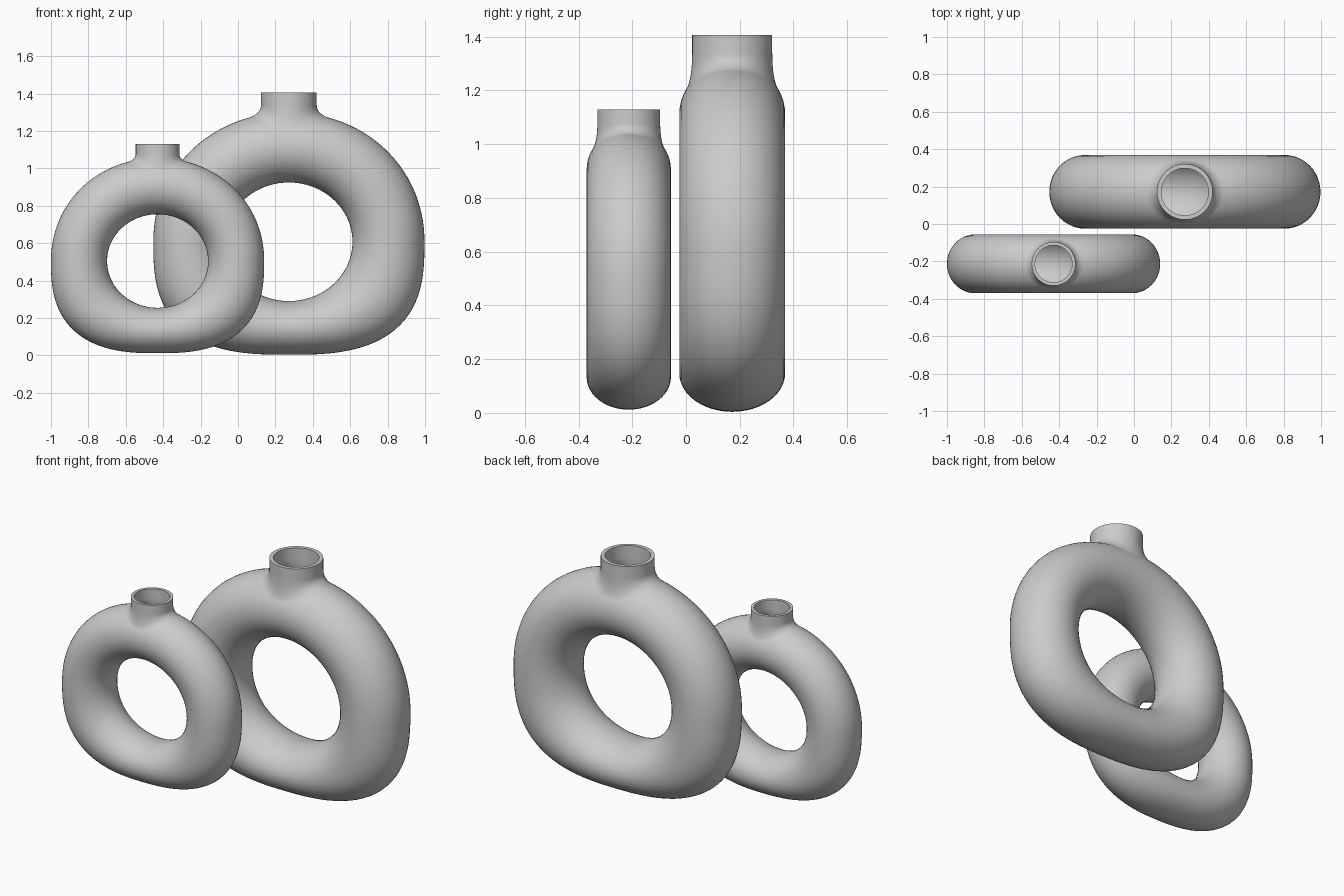
import bpy, bmesh
from math import sin, cos, pi
from mathutils import Vector
from mathutils.bvhtree import BVHTree

if "Cube" in bpy.data.objects:
    bpy.data.objects.remove(bpy.data.objects["Cube"])


def polar(t, a, up, down, n_up, n_down):
    """Radius of a super-ellipse with different upper and lower halves."""
    c, s = abs(cos(t)), abs(sin(t))
    h, n = (up, n_up) if sin(t) >= 0 else (down, n_down)
    return ((c / a) ** n + (s / h) ** n) ** (-1 / n)


def loft(rings, wrap):
    """Skin a list of closed rings; wrap joins the last to the first, else caps."""
    bm = bmesh.new()
    vs = [[bm.verts.new(p) for p in r] for r in rings]
    m = len(vs[0])
    for i in range(len(vs) if wrap else len(vs) - 1):
        a, b = vs[i], vs[(i + 1) % len(vs)]
        for j in range(m):
            k = (j + 1) % m
            bm.faces.new((a[j], a[k], b[k], b[j]))
    if not wrap:
        bm.faces.new(vs[0])
        bm.faces.new(vs[-1])
    bmesh.ops.recalc_face_normals(bm, faces=bm.faces)
    return bm


def to_object(bm, name):
    me = bpy.data.meshes.new(name)
    bm.to_mesh(me)
    ob = bpy.data.objects.new(name, me)
    bpy.context.collection.objects.link(ob)
    return ob


def ring_vase(name, cx, cy, cz, width, body_top, bottom, hole_w, hole_h,
              depth, neck_r, top, straight, flare, wall, n_low):
    # ring body with a flattened foot
    rings = []
    for i in range(128):
        t = 2 * pi * i / 128
        ro = polar(t, width, body_top - cz, cz - bottom, 2.05, n_low)
        ri = polar(t, hole_w, hole_h, hole_h, 2, 2)
        ring = []
        for j in range(48):
            u = 2 * pi * j / 48
            r = (ro + ri) / 2 + (ro - ri) / 2 * cos(u)
            ring.append((cx + r * cos(t), cy + depth * sin(u), cz + r * sin(t)))
        rings.append(ring)
    bm = loft(rings, True)
    tree = BVHTree.FromBMesh(bm)
    body = to_object(bm, name)

    def surface(x, y):
        return tree.ray_cast(Vector((x, y, 3)), Vector((0, 0, -1)))[0].z

    # neck flaring into the body
    cols = []
    for i in range(64):
        a = 2 * pi * i / 64
        d = Vector((cos(a), sin(a)))
        rx, ry = neck_r * flare, depth * 0.9
        R = 1 / ((d.x / rx) ** 2 + (d.y / ry) ** 2) ** 0.5
        z0 = surface(cx + R * d.x, cy + R * d.y) - 0.002
        zc = surface(cx + neck_r * d.x, cy + neck_r * d.y)
        prof = [(R * 0.85, z0 - 0.05)]
        for k in range(11):
            s = k / 10
            w = ((1 - s) ** 2, 2 * s * (1 - s), s * s)
            prof.append((w[0] * R + (w[1] + w[2]) * neck_r,
                         w[0] * z0 + w[1] * zc + w[2] * (top - straight)))
        prof.append((neck_r, top))
        cols.append([(cx + r * d.x, cy + r * d.y, z) for r, z in prof])
    neck = to_object(loft(list(zip(*cols)), False), name + "_neck")

    # merge neck and body
    bpy.context.view_layer.objects.active = body
    mod = body.modifiers.new("join_neck", 'BOOLEAN')
    mod.operation, mod.solver, mod.object = 'UNION', 'EXACT', neck
    bpy.ops.object.modifier_apply(modifier=mod.name)
    bpy.data.objects.remove(neck)

    # open the mouth and give the shell a wall
    bm = bmesh.new()
    bm.from_mesh(body.data)
    lid = [f for f in bm.faces
           if f.normal.z > 0.9 and f.calc_center_median().z > top - 0.001]
    bmesh.ops.delete(bm, geom=lid, context='FACES')
    bm.to_mesh(body.data)
    bm.free()
    sol = body.modifiers.new("wall", 'SOLIDIFY')
    sol.thickness, sol.offset = wall, -1
    bpy.ops.object.modifier_apply(modifier=sol.name)
    bpy.ops.object.select_all(action='DESELECT')
    body.select_set(True)
    bpy.ops.object.shade_smooth_by_angle(angle=0.8)


ring_vase("large_ring_vase", 0.272, 0.172, 0.608, 0.725, 1.30, 0.004, 0.34, 0.317,
          0.197, 0.149, 1.407, 0.07, 1.6, 0.023, 2.8)
ring_vase("small_ring_vase", -0.43, -0.213, 0.505, 0.57, 1.055, 0.012, 0.27, 0.25,
          0.157, 0.117, 1.13, 0.055, 1.5, 0.018, 2.65)
